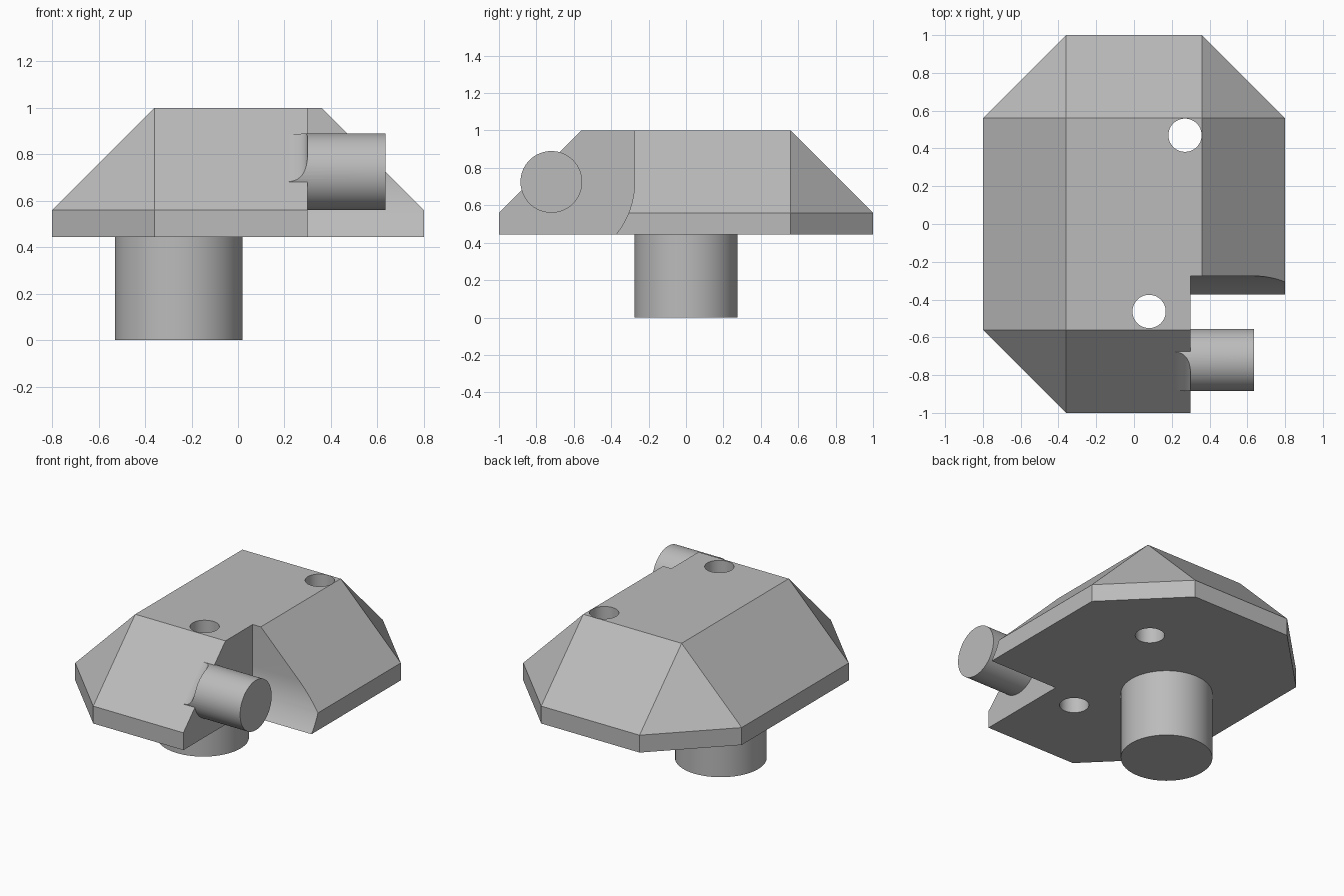
import bpy, bmesh, math
from mathutils import Matrix

if "Cube" in bpy.data.objects:
    bpy.data.objects.remove(bpy.data.objects["Cube"])

grey = bpy.data.materials.new("plain grey")
grey.use_nodes = True
grey.diffuse_color = (0.5, 0.5, 0.5, 1)
grey.node_tree.nodes["Principled BSDF"].inputs["Base Color"].default_value = (0.5, 0.5, 0.5, 1)


def finish(bm, name):
    bmesh.ops.recalc_face_normals(bm, faces=bm.faces[:])
    mesh = bpy.data.meshes.new(name)
    bm.to_mesh(mesh)
    bm.free()
    mesh.materials.append(grey)
    ob = bpy.data.objects.new(name, mesh)
    bpy.context.collection.objects.link(ob)
    return ob


def cylinder(name, centre, radius, length, axis="Z", angle=0):
    bm = bmesh.new()
    turn = Matrix.Rotation(math.radians(angle), 4, axis)
    bmesh.ops.create_cone(bm, cap_ends=True, segments=64, radius1=radius, radius2=radius,
                          depth=length, matrix=Matrix.Translation(centre) @ turn)
    return finish(bm, name)


def cut(target, cutter):
    mod = target.modifiers.new("cut " + cutter.name, "BOOLEAN")
    mod.operation = "DIFFERENCE"
    mod.solver = "EXACT"
    mod.object = cutter
    cutter.hide_render = True
    cutter.hide_set(True)


def smooth(ob):
    bpy.ops.object.select_all(action="DESELECT")
    ob.select_set(True)
    bpy.context.view_layer.objects.active = ob
    # Apply the cuts, then drop the helpers
    for mod in list(ob.modifiers):
        cutter = mod.object
        bpy.ops.object.modifier_apply(modifier=mod.name)
        bpy.data.objects.remove(cutter)
    bpy.ops.object.shade_smooth_by_angle(angle=math.radians(30))


# Body: octagonal rim with sloped sides rising to a flat top
TOP_X, TOP_Y, SLOPE = 0.36, 0.56, 0.44
BASE, RIM, TOP = 0.445, 0.56, 1.0
bm = bmesh.new()
for sx in (-1, 1):
    for sy in (-1, 1):
        bm.verts.new((sx * TOP_X, sy * TOP_Y, TOP))
        for z in (BASE, RIM):
            bm.verts.new((sx * (TOP_X + SLOPE), sy * TOP_Y, z))
            bm.verts.new((sx * TOP_X, sy * (TOP_Y + SLOPE), z))
bmesh.ops.convex_hull(bm, input=bm.verts[:])
bmesh.ops.dissolve_limit(bm, angle_limit=0.01, verts=bm.verts[:], edges=bm.edges[:])
body = finish(bm, "body")

# Corner notch: curved around the axle below, straight wall above
AXLE_Y, AXLE_Z, AXLE_R, NOTCH_R, NOTCH_X = -0.72, 0.725, 0.165, 0.445, 0.3
steps = 28
profile = [(AXLE_Y + NOTCH_R * math.cos(a), AXLE_Z + NOTCH_R * math.sin(a))
           for a in (-math.pi / 2 * i / steps for i in range(steps + 1))]
profile += [(-1.2, AXLE_Z - NOTCH_R), (-1.2, 1.2), (AXLE_Y + NOTCH_R, 1.2)]
bm = bmesh.new()
face = bm.faces.new([bm.verts.new((NOTCH_X, y, z)) for y, z in profile])
grown = bmesh.ops.extrude_face_region(bm, geom=[face])["geom"]
bmesh.ops.translate(bm, vec=(0.7, 0, 0),
                    verts=[v for v in grown if isinstance(v, bmesh.types.BMVert)])
cut(body, finish(bm, "notch_cutter"))

# Two screw holes through the body
for i, (x, y) in enumerate(((0.27, 0.47), (0.08, -0.463))):
    cut(body, cylinder(f"hole_cutter_{i + 1}", (x, y, 0.7), 0.088, 1.2))
smooth(body)

# Round post beneath the body
post = cylinder("post", (-0.255, 0, 0.225), 0.275, 0.45)
smooth(post)

# Axle, with a cove where it emerges from the front slope
INNER, OUTER, COVE = 0.22, 0.635, 0.08
axle = cylinder("axle", ((INNER + OUTER) / 2, AXLE_Y, AXLE_Z), AXLE_R, OUTER - INNER, "Y", 90)
cut(axle, cylinder("cove_cutter", (INNER, -0.837, 0.839), COVE, 0.8, "X", -45))
smooth(axle)
